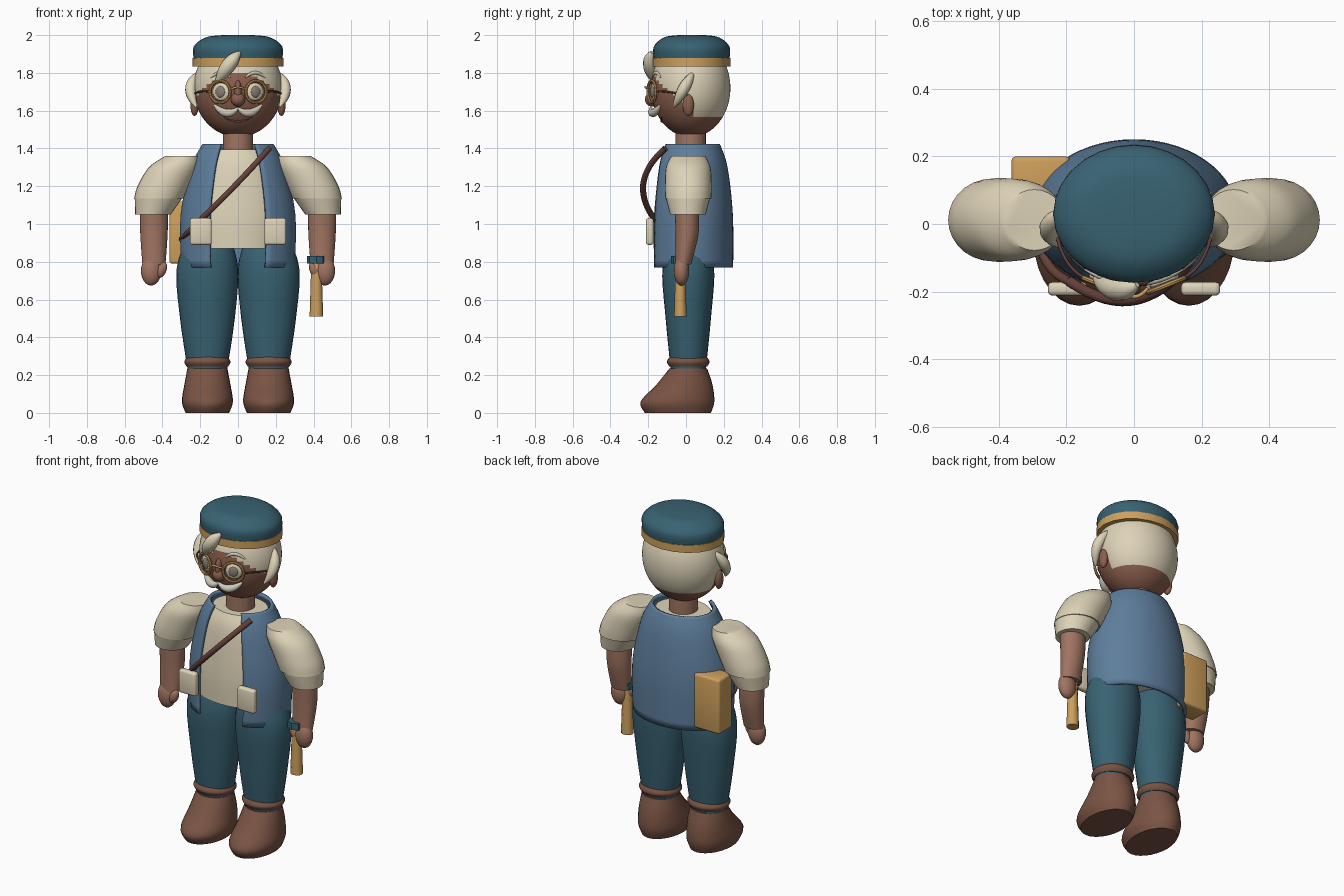
import bpy, bmesh, math
from mathutils import Vector, Matrix

if "Cube" in bpy.data.objects:
    bpy.data.objects.remove(bpy.data.objects["Cube"])


def material(name, code):
    channels = [channel / 255 for channel in bytes.fromhex(code)]
    color = [((c + 0.055) / 1.055) ** 2.4 for c in channels] + [1]
    mat = bpy.data.materials.new(name)
    mat.use_nodes = True
    mat.diffuse_color = color
    mat.node_tree.nodes["Principled BSDF"].inputs["Base Color"].default_value = color
    return mat


teal = material("teal", "386272")
blue = material("vest blue", "5e7e9c")
cream = material("cream", "ded3b8")
arm_skin = material("arm skin", "a07461")
face_skin = material("face skin", "8c5f4d")
brown = material("boot brown", "7a5444")
dark_brown = material("strap brown", "66403a")
tan = material("tan", "cea05c")
grey = material("moustache grey", "cec8ba")
pupil_grey = material("pupil grey", "877e74")
built = []


def add_mesh(name, bm, *materials):
    bmesh.ops.recalc_face_normals(bm, faces=bm.faces)
    mesh = bpy.data.meshes.new(name)
    bm.to_mesh(mesh)
    bm.free()
    for mat in materials:
        mesh.materials.append(mat)
    part = bpy.data.objects.new(name, mesh)
    bpy.context.collection.objects.link(part)
    built.append(part)
    return part


def blend(keys, steps=5):
    """Run a smooth curve through the key cross-sections."""
    keys = [Vector(key + (0,) * (5 - len(key))) for key in keys]
    ends = [keys[0]] + keys + [keys[-1]]
    rings = [keys[0]]
    for a, b, c, d in zip(ends, ends[1:], ends[2:], ends[3:]):
        for step in range(steps):
            t = (step + 1) / steps
            bend = 2 * a - 5 * b + 4 * c - d
            rings.append(b + t * (c - a + t * (bend + t * (3 * (b - c) + d - a))) / 2)
    return rings


def loft(name, mat, keys, at=(0, 0), side=1, sides=28, gap=0):
    """Stack ellipses (height, half width, half depth, shift x, shift y); gap opens the front."""
    bm = bmesh.new()
    count = sides + 1 if gap else sides
    rows = []
    for z, width, depth, shift_x, shift_y in blend(keys):
        row = []
        for i in range(count):
            angle = gap + 2 * (math.pi - gap) * i / sides
            x = side * (at[0] + shift_x) + width * math.sin(angle)
            y = at[1] + shift_y - depth * math.cos(angle)
            row.append(bm.verts.new((x, y, z)))
        rows.append(row)
    for low, high in zip(rows, rows[1:]):
        for i in range(sides):
            j = (i + 1) % count
            bm.faces.new((low[i], low[j], high[j], high[i]))
    if not gap:
        bm.faces.new(rows[0])
        bm.faces.new(rows[-1])
    return add_mesh(name, bm, mat)


def ball(name, center, radii, *materials, turn=(0, 0, 0), detail=12):
    bm = bmesh.new()
    bmesh.ops.create_uvsphere(bm, u_segments=2 * detail, v_segments=detail, radius=1)
    bm.transform(Matrix.Diagonal((*radii, 1)))
    part = add_mesh(name, bm, *materials)
    part.location, part.rotation_euler = center, turn
    return part


def box(name, mat, center, size):
    bm = bmesh.new()
    bmesh.ops.create_cube(bm, size=1)
    bm.transform(Matrix.Translation(center) @ Matrix.Diagonal((*size, 1)))
    bmesh.ops.bevel(bm, geom=bm.edges[:], offset=0.014, segments=3, profile=0.5, affect='EDGES')
    return add_mesh(name, bm, mat)


def tube(name, mat, start, middle, end, thick, tip=None):
    """Sweep a round strand through three points, thinning to the tip radius at both ends."""
    tip = thick if tip is None else tip
    start, middle, end = Vector(start), Vector(middle), Vector(end)
    control = 2 * middle - (start + end) / 2
    curve = bpy.data.curves.new(name, 'CURVE')
    curve.dimensions = '3D'
    curve.bevel_depth, curve.bevel_resolution = 1, 3
    curve.use_fill_caps = True
    strand = curve.splines.new('NURBS')
    strand.points.add(2)
    for point, place, radius in zip(strand.points, (start, control, end), (tip, 2 * thick - tip, tip)):
        point.co, point.radius = (*place, 1), radius
    strand.use_endpoint_u = True
    strand.order_u, strand.resolution_u = 3, 8
    curve.materials.append(mat)
    part = bpy.data.objects.new(name, curve)
    bpy.context.collection.objects.link(part)
    bpy.ops.object.select_all(action='DESELECT')
    part.select_set(True)
    bpy.context.view_layer.objects.active = part
    bpy.ops.object.convert(target='MESH')
    built.append(bpy.context.view_layer.objects.active)


# Head, with the hair area coloured over the top and back
skull = Vector((0, 0.025, 1.72))
skull_radii = Vector((0.235, 0.21, 0.26))
head = ball("head", skull, skull_radii, face_skin, cream, detail=40)
for face in head.data.polygons:
    x, y, z = face.center + skull
    above_brow = z > 1.8 - 2.5 * x * x
    sideburn = y > -0.02 and z > 1.63
    nape = y > 0.04 and z > 1.56
    face.material_index = int(above_brow or sideburn or nape)


def on_face(x, z, out=0):
    """Point on the front of the head, moved forward by out."""
    flat = (x / skull_radii.x) ** 2 + ((z - skull.z) / skull_radii.z) ** 2
    return Vector((x, skull.y - skull_radii.y * math.sqrt(1 - flat) - out, z))


loft("neck", arm_skin, [(1.36, 0.08, 0.08), (1.5, 0.08, 0.08)], at=(0, 0.025))

# Cap and band
loft("cap_band", tan, [(1.835, 0.24, 0.205), (1.88, 0.24, 0.205)], at=(0, 0.03), sides=20)
loft("cap", teal, [(1.87, 0.234, 0.2), (1.94, 0.234, 0.2), (1.988, 0.17, 0.145), (2, 0.08, 0.07)],
     at=(0, 0.03))

# Forelock, nose and mouth
tube("forelock", cream, (0.01, -0.18, 1.91), (-0.05, -0.19, 1.84), (-0.115, -0.16, 1.745), 0.038, 0.008)
ball("nose_tip", on_face(0, 1.66), (0.038, 0.038, 0.038), face_skin)
ball("nose_bridge", on_face(0, 1.7), (0.02, 0.025, 0.06), face_skin)
tube("mouth", dark_brown, on_face(-0.075, 1.565), on_face(0, 1.543), on_face(0.075, 1.565), 0.006, 0.002)
tube("glasses_bridge", tan, on_face(-0.04, 1.71, 0.01), on_face(0, 1.725, 0.03),
     on_face(0.04, 1.71, 0.01), 0.006)

# Vest, open at the front, over a slightly slimmer shirt
torso = [(0.77, 0.292, 0.215), (1.05, 0.295, 0.213), (1.3, 0.24, 0.185), (1.42, 0.18, 0.145)]
vest = loft("vest", blue, torso, at=(0, 0.026), sides=48, gap=0.52)
shell = vest.modifiers.new("thickness", 'SOLIDIFY')
shell.thickness, shell.offset = 0.018, 0
inset = 0.018
loft("shirt", cream, [(min(max(z, 0.87), 1.395), width - inset, depth - inset) for z, width, depth in torso],
     at=(0, 0.026), sides=40)

# Shoulder strap and satchel
strap_low = (-0.19, -0.17, 1.03)
tube("chest_strap", dark_brown, (0.165, -0.11, 1.4), (0, -0.225, 1.22), strap_low, 0.016)
tube("hip_strap", dark_brown, strap_low, (-0.27, -0.09, 0.95), (-0.3, 0.08, 0.92), 0.014)
box("satchel", tan, (-0.276, 0.135, 0.955), (0.173, 0.13, 0.33))

# Tool held in the left hand
grip = (0.415, -0.03)
loft("tool_handle", tan, [(0.51, 0.036, 0.033), (0.8, 0.027, 0.025)], at=grip, sides=12)
loft("tool_cap", teal, [(0.79, 0.05, 0.05), (0.83, 0.05, 0.05)], at=grip, sides=8)

for side, prefix in ((1, "left_"), (-1, "right_")):

    def paired_loft(name, mat, keys, at=(0, 0)):
        loft(prefix + name, mat, keys, at, side)

    def paired_tube(name, mat, start, middle, end, thick, tip=None):
        points = [(side * x, y, z) for x, y, z in (start, middle, end)]
        tube(prefix + name, mat, *points, thick, tip)

    # Eye and glasses
    yaw = side * 0.38
    outward = Vector((math.sin(yaw), -math.cos(yaw), 0))
    eye = on_face(side * 0.09, 1.7)
    ball(prefix + "eye", eye, (0.047, 0.014, 0.047), cream, turn=(0, 0, yaw))
    ball(prefix + "pupil", eye + outward * 0.01, (0.027, 0.01, 0.03), pupil_grey, turn=(0, 0, yaw))
    bpy.ops.mesh.primitive_torus_add(major_segments=28, minor_segments=8, major_radius=0.058,
                                     minor_radius=0.008, location=eye + outward * 0.014,
                                     rotation=(math.pi / 2, 0, yaw))
    rim = bpy.context.object
    rim.name = prefix + "glasses_rim"
    rim.data.materials.append(tan)
    built.append(rim)
    paired_tube("glasses_arm", dark_brown, on_face(0.145, 1.7, 0.02), (0.205, -0.1, 1.7),
                (0.236, 0.01, 1.68), 0.005)

    # Brow, moustache, ear and side tuft
    paired_tube("eyebrow", grey, on_face(0.04, 1.775), on_face(0.09, 1.8), on_face(0.145, 1.775), 0.01, 0.004)
    paired_tube("moustache", grey, on_face(0, 1.615, 0.02), on_face(0.06, 1.588, 0.025),
                on_face(0.125, 1.63), 0.022, 0.006)
    ball(prefix + "ear", (side * 0.23, 0.012, 1.63), (0.022, 0.03, 0.058), face_skin)
    paired_tube("hair_tuft", cream, (0.2, 0.04, 1.805), (0.25, -0.01, 1.72), (0.22, -0.065, 1.62), 0.03, 0.006)

    # Sleeve, cuff, forearm and hand
    paired_loft("sleeve", cream, [(1.36, 0.09, 0.09, 0.295), (1.3, 0.132, 0.118, 0.34),
                                  (1.2, 0.138, 0.124, 0.394), (1.135, 0.13, 0.122, 0.42)], at=(0, 0.012))
    paired_loft("sleeve_cuff", cream, [(1.14, 0.127, 0.118, 0.42), (1.05, 0.094, 0.094, 0.45)], at=(0, 0.01))
    paired_loft("forearm", arm_skin, [(1.08, 0.075, 0.065), (0.94, 0.072, 0.06), (0.785, 0.061, 0.042, 0, -0.02)],
                at=(0.445, 0.005))
    ball(prefix + "hand", (side * 0.46, -0.024, 0.752), (0.054, 0.041, 0.078), arm_skin)
    ball(prefix + "thumb", (side * 0.405, -0.035, 0.757), (0.026, 0.024, 0.045), arm_skin,
         turn=(0, -side * 0.4, 0))

    # Trouser leg, ankle band, boot and chest pouch
    stance = (0.162, 0.012)
    paired_loft("trouser_leg", teal, [(0.2, 0.1, 0.09), (0.5, 0.145, 0.12), (0.77, 0.162, 0.137),
                                      (0.96, 0.1, 0.09, -0.01)], at=stance)
    paired_loft("ankle_band", brown, [(0.245, 0.11, 0.1), (0.27, 0.122, 0.113), (0.295, 0.11, 0.1)], at=stance)
    paired_loft("boot", brown, [(0, 0.115, 0.175, 0, -0.055), (0.06, 0.135, 0.195, 0, -0.057),
                                (0.15, 0.122, 0.148, 0, -0.02), (0.235, 0.106, 0.1)], at=stance)
    box(prefix + "pouch", cream, (side * 0.197, -0.192, 0.96), (0.116, 0.04, 0.142))

# Smooth shading with crisp edges kept
bpy.ops.object.select_all(action='DESELECT')
for part in built:
    part.select_set(True)
bpy.context.view_layer.objects.active = vest
bpy.ops.object.shade_smooth_by_angle(angle=math.radians(42))
